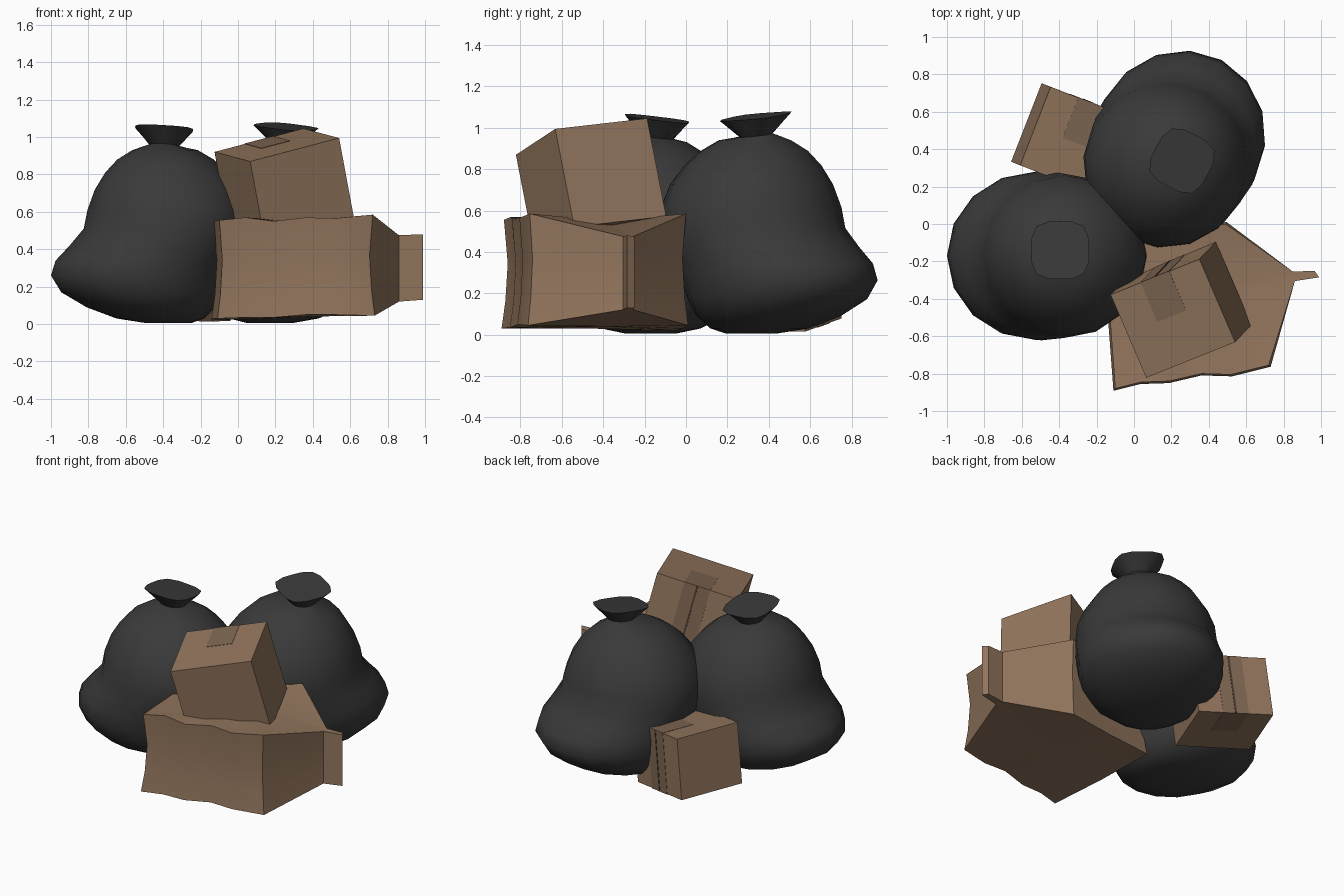
import bpy, bmesh, math
from mathutils import Vector, Matrix

if "Cube" in bpy.data.objects:
    bpy.data.objects.remove(bpy.data.objects["Cube"])


def material(name, rgb):
    m = bpy.data.materials.new(name)
    m.diffuse_color = (*rgb, 1)
    m.use_nodes = True
    m.node_tree.nodes["Principled BSDF"].inputs["Base Color"].default_value = m.diffuse_color
    return m


PLASTIC = material("black_plastic", (0.042, 0.042, 0.042))
CARD = material("cardboard", (0.29, 0.18, 0.11))
TAPE = material("packing_tape", (0.21, 0.135, 0.085))
SLIT = material("dark_seam", (0.07, 0.045, 0.03))


def finish(name, bm, mats, angle):
    bmesh.ops.recalc_face_normals(bm, faces=bm.faces[:])
    me = bpy.data.meshes.new(name)
    bm.to_mesh(me)
    bm.free()
    ob = bpy.data.objects.new(name, me)
    bpy.context.collection.objects.link(ob)
    for m in mats:
        me.materials.append(m)
    if angle:
        bpy.ops.object.select_all(action='DESELECT')
        ob.select_set(True)
        bpy.context.view_layer.objects.active = ob
        bpy.ops.object.shade_smooth_by_angle(angle=math.radians(angle))
    return ob


def bridge(bm, a, b):
    n = len(a)
    for i in range(n):
        bm.faces.new((a[i], a[(i + 1) % n], b[(i + 1) % n], b[i]))


# Bag rings: height, left x, right x, half depth (sagging bulge towards -x)
BAG = [(0.005, -0.12, 0.12, 0.12), (0.03, -0.28, 0.19, 0.24),
       (0.09, -0.44, 0.25, 0.36), (0.17, -0.575, 0.29, 0.425),
       (0.26, -0.63, 0.32, 0.45), (0.34, -0.605, 0.36, 0.452),
       (0.42, -0.53, 0.41, 0.445), (0.51, -0.455, 0.44, 0.44),
       (0.61, -0.435, 0.435, 0.43), (0.72, -0.395, 0.39, 0.385),
       (0.81, -0.34, 0.32, 0.325), (0.88, -0.275, 0.24, 0.255),
       (0.93, -0.195, 0.155, 0.175)]


def garbage_bag(name, x, y, turn, scale, tie):
    bm = bmesh.new()
    rings, n = [], 16
    for z, l, r, d in BAG:
        rings.append([bm.verts.new(((l + r) / 2 + (r - l) / 2 * math.cos(t),
                                    d * math.sin(t), z))
                      for t in [2 * math.pi * i / n for i in range(n)]])
    # gathered neck flaring into a tilted rounded square mouth
    for size, z, power in ((0.08, 0.955, 2), (0.155, 1.045, 3.5)):
        ring = []
        for i in range(n):
            t = 2 * math.pi * i / n
            c, s = math.cos(t), math.sin(t)
            r = size / (abs(c) ** power + abs(s) ** power) ** (1 / power)
            ring.append(bm.verts.new((tie[0] + r * c, tie[1] + r * s,
                                      z - 0.06 * r * c - 0.12 * r * s)))
        rings.append(ring)
    for a, b in zip(rings, rings[1:]):
        bridge(bm, a, b)
    bm.faces.new(rings[0])
    bm.faces.new(rings[-1])
    ob = finish(name, bm, [PLASTIC], 50)
    ob.data.transform(Matrix.Translation((x, y, 0)) @
                      Matrix.Rotation(math.radians(turn), 4, 'Z') @
                      Matrix.Scale(scale, 4))
    return ob


garbage_bag("left_garbage_bag", -0.37, -0.17, 0, 1.0, (-0.025, 0.03))
garbage_bag("back_garbage_bag", 0.17, 0.315, -118, 1.01, (-0.06, 0.065))


def slab(bm, lo, hi, mat):
    size = [h - l for l, h in zip(lo, hi)]
    mid = [(h + l) / 2 for l, h in zip(lo, hi)]
    res = bmesh.ops.create_cube(bm, size=1, matrix=Matrix.Translation(mid) @
                                Matrix.Diagonal((*size, 1)))
    for f in {f for v in res['verts'] for f in v.link_faces}:
        f.material_index = mat


def taped_box(name, centre, x_axis, y_axis, size):
    X = Vector(x_axis).normalized()
    Z = X.cross(Vector(y_axis)).normalized()
    Y = Z.cross(X)
    w, d, h = [s / 2 for s in size]
    bm = bmesh.new()
    slab(bm, (-w, -d, -h), (w, d, h), 0)
    t, e = 0.085, 0.002
    # tape over the seam face, wrapping onto top and bottom
    slab(bm, (-t, d - e, -h), (t, d + e, h), 1)
    for s in (-1, 1):
        slab(bm, (-t, d - 0.23, s * h - e), (t, d + e, s * h + e), 1)
    # seam between the flaps
    slab(bm, (-0.006, d - e, -h), (0.006, d + 2 * e, h), 2)
    ob = finish(name, bm, [CARD, TAPE, SLIT], 0)
    rot = Matrix((X, Y, Z)).transposed().to_4x4()
    ob.data.transform(Matrix.Translation(centre) @ rot)
    return ob


# Upper box leans on the crushed one; the other stands behind the bags
n = Vector((-0.179, -0.187, 0.963)).normalized()
taped_box("upper_box", Vector((0.2075, -0.505, 0.9575)) - n * 0.245,
          (0.475, 0.19, 0.125), (-0.175, 0.45, 0.055), (0.527, 0.486, 0.49))
taped_box("back_box", (-0.325, 0.445, 0.245),
          (0.927, -0.36, -0.13), (0.375, 0.927, 0.0), (0.49, 0.45, 0.40))

# Crushed box outline: x, y, bottom z, top z (with pinched fold on the right)
PLAN = [(-0.10, -0.88, 0.03, 0.555), (0.04, -0.845, 0.035, 0.57),
        (0.19, -0.84, 0.035, 0.55), (0.36, -0.80, 0.05, 0.57),
        (0.52, -0.805, 0.05, 0.565), (0.72, -0.755, 0.045, 0.585),
        (0.86, -0.305, 0.12, 0.475), (0.99, -0.285, 0.13, 0.48),
        (0.965, -0.25, 0.13, 0.475), (0.85, -0.255, 0.12, 0.475),
        (0.49, 0.0, 0.045, 0.585), (0.18, -0.03, 0.03, 0.56),
        (-0.13, -0.05, 0.02, 0.555), (-0.13, -0.48, 0.03, 0.55)]
bm = bmesh.new()
layers = []
for f, shrink in ((0, 1.025), (0.25, 0.985), (0.6, 0.96), (1, 1.0)):
    ring = []
    for i, (x, y, lo, hi) in enumerate(PLAN):
        k = 1 if 6 <= i <= 9 else shrink
        ring.append(bm.verts.new((0.3 + (x - 0.3) * k, -0.42 + (y + 0.42) * k,
                                  lo + (hi - lo) * f)))
    layers.append(ring)
for a, b in zip(layers, layers[1:]):
    bridge(bm, a, b)
for ring, z in ((layers[0], 0.04), (layers[-1], 0.55)):
    hub = bm.verts.new((0.35, -0.38, z))
    bm.faces.new(ring[6:10])
    rest = ring[:7] + ring[9:]
    for i in range(len(rest)):
        bm.faces.new((rest[i], rest[(i + 1) % len(rest)], hub))
finish("crushed_box", bm, [CARD], 25)
